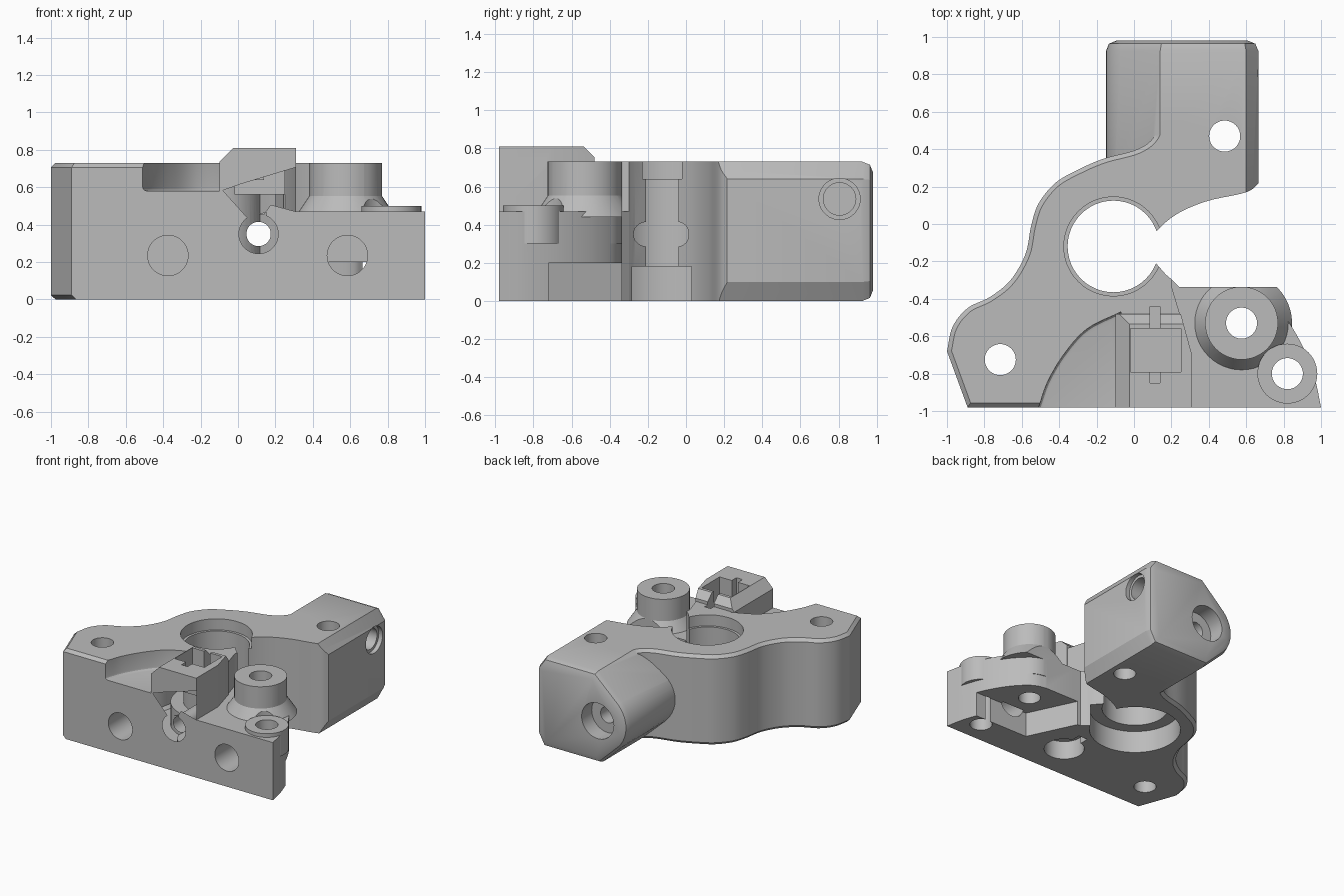
import bpy, bmesh, math
from mathutils import Vector, Matrix

cube = bpy.data.objects.get("Cube")
if cube:
    bpy.data.objects.remove(cube, do_unlink=True)

grey = bpy.data.materials.new("plain grey")
grey.use_nodes = True
COLOUR = (0.5, 0.5, 0.5, 1)
grey.diffuse_color = COLOUR
grey.node_tree.nodes["Principled BSDF"].inputs["Base Color"].default_value = COLOUR


def finish(name, bm):
    bmesh.ops.recalc_face_normals(bm, faces=bm.faces)
    mesh = bpy.data.meshes.new(name)
    bm.to_mesh(mesh)
    bm.free()
    mesh.materials.append(grey)
    ob = bpy.data.objects.new(name, mesh)
    bpy.context.collection.objects.link(ob)
    return ob


def curve(points, steps=6):
    """Smooth curve through the points."""
    pts = [Vector(p) for p in points]
    pts = [2 * pts[0] - pts[1]] + pts + [2 * pts[-1] - pts[-2]]
    out = []
    for a, b, c, d in zip(pts, pts[1:], pts[2:], pts[3:]):
        for i in range(steps):
            t = i / steps
            out.append(0.5 * (2 * b + (c - a) * t + (2 * a - 5 * b + 4 * c - d) * t * t
                              + (3 * b - a - 3 * c + d) * t ** 3))
    return [tuple(p) for p in out] + [tuple(points[-1])]


def prism(name, outline, lo, hi, axis="Z", bevels=()):
    """Extrude an outline; bevels hold (rule on edge middle and direction, width, segments)."""
    bm = bmesh.new()
    place = (lambda u, v, w: (u, v, w)) if axis == "Z" else (lambda u, v, w: (u, w, v))
    face = bm.faces.new([bm.verts.new(place(u, v, lo)) for u, v in outline])
    new = bmesh.ops.extrude_face_region(bm, geom=[face])["geom"]
    shift = Vector(place(0, 0, hi - lo))
    bmesh.ops.translate(bm, vec=shift, verts=[g for g in new if isinstance(g, bmesh.types.BMVert)])
    bmesh.ops.recalc_face_normals(bm, faces=bm.faces)
    for rule, width, segments in bevels:
        edges = [e for e in bm.edges if rule(*((e.verts[0].co + e.verts[1].co) / 2))]
        bmesh.ops.bevel(bm, geom=edges, offset=width, segments=segments, profile=0.5,
                        affect="EDGES", clamp_overlap=True)
    return finish(name, bm)


def rod(name, centre, radius, length, axis="Z", top_radius=None):
    bm = bmesh.new()
    bmesh.ops.create_cone(bm, cap_ends=True, segments=48, radius1=radius,
                          radius2=radius if top_radius is None else top_radius, depth=length)
    turn = {"X": Matrix.Rotation(math.pi / 2, 4, "Y"),
            "Y": Matrix.Rotation(math.pi / 2, 4, "X"), "Z": Matrix()}[axis]
    bm.transform(Matrix.Translation(centre) @ turn)
    return finish(name, bm)


def upright(name, x, y, radius, lo, hi, top_radius=None):
    return rod(name, (x, y, (lo + hi) / 2), radius, hi - lo, "Z", top_radius)


def box(name, x0, x1, y0, y1, z0, z1):
    return prism(name, [(x0, y0), (x1, y0), (x1, y1), (x0, y1)], z0, z1)


def combine(target, other, operation):
    mod = target.modifiers.new("combine", "BOOLEAN")
    mod.operation, mod.solver, mod.object = operation, "EXACT", other
    bpy.context.view_layer.update()
    result = bpy.data.meshes.new_from_object(
        target.evaluated_get(bpy.context.evaluated_depsgraph_get()))
    target.modifiers.clear()
    target.data = result
    bpy.data.objects.remove(other, do_unlink=True)


def add(other):
    combine(body, other, "UNION")


def cut(other):
    combine(body, other, "DIFFERENCE")


TOP = 0.73

# Main plate with the wavy chamfered left wall
wave = curve([(-1, -.68), (-.97, -.55), (-.89, -.45), (-.77, -.39), (-.66, -.3), (-.58, -.16),
              (-.55, -.01), (-.51, .11), (-.42, .22), (-.3, .29), (-.16, .35), (.02, .4),
              (.11, .47), (.14, .58)])
outline = [(.31, -.98), (-.89, -.98)] + wave + [(.25, .58), (.25, 0), (.2, -.33), (.31, -.7)]
body = prism("clamp_bracket", outline, 0, TOP, bevels=[
    (lambda x, y, z: z > TOP - .001 and x < .2, .065, 1),
    (lambda x, y, z: z < .001 and x < .2 and y > -.97, .025, 1)])

# Curved shelf cut into the front edge
shelf = curve([(-.51, -.98), (-.46, -.84), (-.37, -.69), (-.25, -.56), (-.07, -.47)])
cut(prism("shelf_cutter", [(-.51, -1.2)] + shelf + [(-.07, -1.2)], .58, 1,
          bevels=[(lambda x, y, z: z < .581 and y > -1.15, .06, 3)]))

# Rear arm: rounded around the clamp screw on one side, chamfered on the other
arc = [(.11 + .26 * math.cos(math.radians(a)), .35 + .26 * math.sin(math.radians(a)))
       for a in range(225, 134, -9)]
profile = arc + [(.14, TOP), (.6, TOP), (.665, .64), (.665, .1), (.61, 0), (.1, 0)]
add(prism("arm", profile, .03, .98, "Y", [(lambda x, y, z: y > .979, .055, 2)]))

# Low mounting base on the right
rim = curve([(1, -.98), (.965, -.82), (.9, -.65), (.81, -.5), (.72, -.4), (.65, -.355), (.57, -.336)])
add(prism("mount_base", [(.15, -.98)] + rim + [(.24, -.336), (.12, -.21), (0, -.3)], 0, .47))

# Raised pocket block at the front
add(prism("pocket_block", [(-.1, -.98), (.31, -.98), (.31, -.7), (.25, -.48), (-.1, -.48)], .3, .81,
          bevels=[(lambda x, y, z: z > .809 and x < -.09, .075, 1),
                  (lambda x, y, z: z > .809 and y > -.49, .055, 1)]))

# Screw bosses with a flared foot
add(upright("boss_foot", .575, -.53, .27, .44, .56, .19))
add(upright("tall_boss", .575, -.53, .195, .3, TOP))
cut(upright("washer_seat_cutter", .82, -.8, .16, .5, .7))
add(upright("low_boss", .82, -.8, .16, .3, .5))

# Opening of the clamp, then the stepped bore
gap = curve([(.1, -.06), (.17, .01), (.26, .07), (.4, .125), (.6, .17), (.67, .22)])
cut(prism("gap_cutter", gap + [(1.3, .22), (1.3, -.336), (.3, -.336), (.23, -.32), (.17, -.27),
                               (.1, -.19)], -.2, 1))
cut(upright("bore_cutter", -.11, -.12, .245, -.2, 1))
cut(upright("bore_lip_cutter", -.11, -.12, .265, .64, 1))
cut(upright("bore_recess_cutter", -.11, -.12, .34, -.2, .18))

# Undercut below the mounting base
cut(prism("undercut_cutter", [(.25, -.3), (.45, -.72), (1.2, -.72), (1.2, -.3)], -.2, .2))

# Vertical screw holes
for x, y in [(.485, .47), (-.715, -.725), (.575, -.53), (.82, -.8)]:
    cut(upright("screw_hole_cutter", x, y, .083, -.2, 1))

# Clamp screw channel with a recess at each end
cut(rod("clamp_channel_cutter", (.11, 0, .35), .065, 2.4, "Y"))
cut(rod("clamp_head_cutter", (.11, -1, .35), .105, .2, "Y"))
cut(rod("clamp_rear_cutter", (.11, 1, .35), .145, .3, "Y"))

# Blind front holes and the stepped side hole
for x in (-.375, .585):
    cut(rod("front_hole_cutter", (x, -1, .235), .108, .6, "Y"))
cut(rod("side_hole_cutter", (.62, .805, .535), .085, .8, "X"))
cut(rod("side_mouth_cutter", (.7, .805, .535), .108, .14, "X"))

# Square pocket with its slot, and the round recess underneath
cut(box("pocket_cutter", -.02, .25, -.79, -.56, .56, 1))
cut(box("slot_cutter", .085, .14, -.85, -.44, .64, 1))
cut(upright("under_recess_cutter", .11, -.68, .15, -.2, .15))
cut(box("under_slot_cutter", .07, .15, -.6, -.46, -.2, .15))

# Smooth curves, sharp edges
bpy.ops.object.select_all(action="DESELECT")
body.select_set(True)
bpy.context.view_layer.objects.active = body
bpy.ops.object.shade_smooth_by_angle(angle=math.radians(25))
